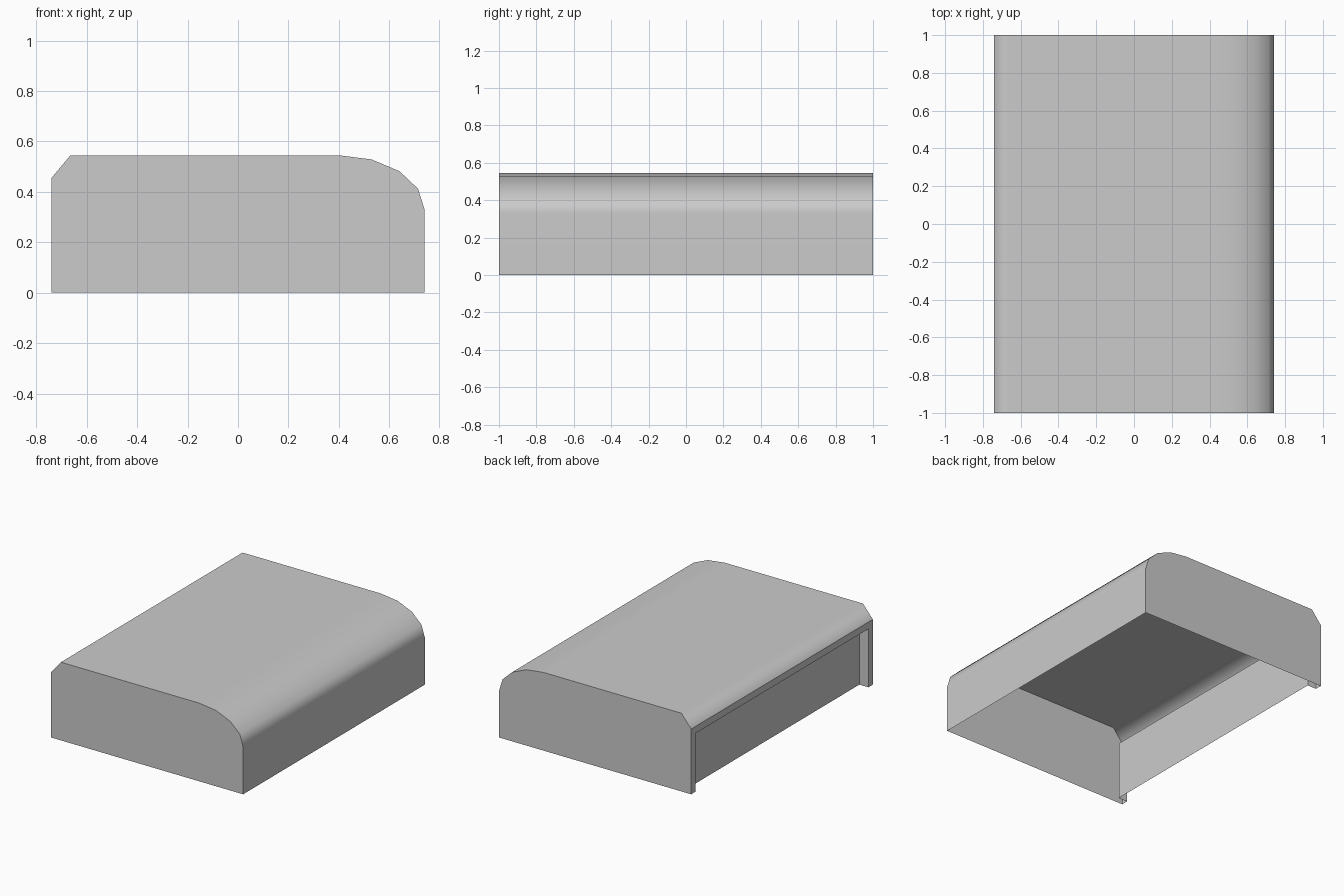
import bpy
import bmesh
import math

default_cube = bpy.data.objects.get("Cube")
if default_cube:
    bpy.data.objects.remove(default_cube, do_unlink=True)

# Single plain grey finish
grey = bpy.data.materials.new("plain grey")
grey.use_nodes = True
grey.diffuse_color = (0.6, 0.6, 0.6, 1)
grey.node_tree.nodes["Principled BSDF"].inputs["Base Color"].default_value = grey.diffuse_color

HALF_LENGTH = 1.0
LEFT, RIGHT = -0.74, 0.74
EAVE, TOP = 0.455, 0.545      # top of the recessed side, top of the cover
BORDER, DEPTH = 0.048, 0.07   # rim width and recess depth
ROUND_X, ROUND_Z = 0.34, 0.215
STEPS = 4


def make_object(name, loops, cap=False, smooth=False):
    """Bridge successive open outlines into a sheet, optionally closing the last."""
    bm = bmesh.new()
    rows = [[bm.verts.new(p) for p in loop] for loop in loops]
    for a, b in zip(rows, rows[1:]):
        for i in range(len(a) - 1):
            bm.faces.new((a[i], b[i], b[i + 1], a[i + 1]))
    if cap:
        bm.faces.new(rows[-1][::-1])
    for face in bm.faces:
        face.smooth = smooth
    mesh = bpy.data.meshes.new(name)
    bm.to_mesh(mesh)
    bm.free()
    mesh.materials.append(grey)
    obj = bpy.data.objects.new(name, mesh)
    bpy.context.collection.objects.link(obj)
    return obj


# Cover profile: chamfer on the left, faceted round on the right
profile = [(LEFT, EAVE), (-0.665, TOP)]
for i in range(STEPS + 1):
    t = math.pi / 2 * i / STEPS
    profile.append((RIGHT - ROUND_X + ROUND_X * math.sin(t),
                    TOP - ROUND_Z + ROUND_Z * math.cos(t)))
profile.append((RIGHT, 0))


def section(points, y):
    return [(x, y, z) for x, z in points]


# Top and rounded side in one smooth sheet
cover = make_object("cover", [section(profile, HALF_LENGTH),
                              section(profile, -HALF_LENGTH)], smooth=True)
weighted = cover.modifiers.new("flat areas", 'WEIGHTED_NORMAL')
weighted.weight = 90

# Flat end walls
end_outline = [(LEFT, 0)] + profile
make_object("front_wall", [section(end_outline, -HALF_LENGTH)], cap=True)
make_object("back_wall", [section(end_outline[::-1], HALF_LENGTH)], cap=True)


# Recessed side: rim, reveal and set-back panel
def arch(x, inset):
    y, z = HALF_LENGTH - inset, EAVE - inset
    return [(x, y, 0), (x, y, z), (x, -y, z), (x, -y, 0)]


make_object("recessed_side", [arch(LEFT, 0), arch(LEFT, BORDER),
                              arch(LEFT + DEPTH, BORDER)], cap=True)
